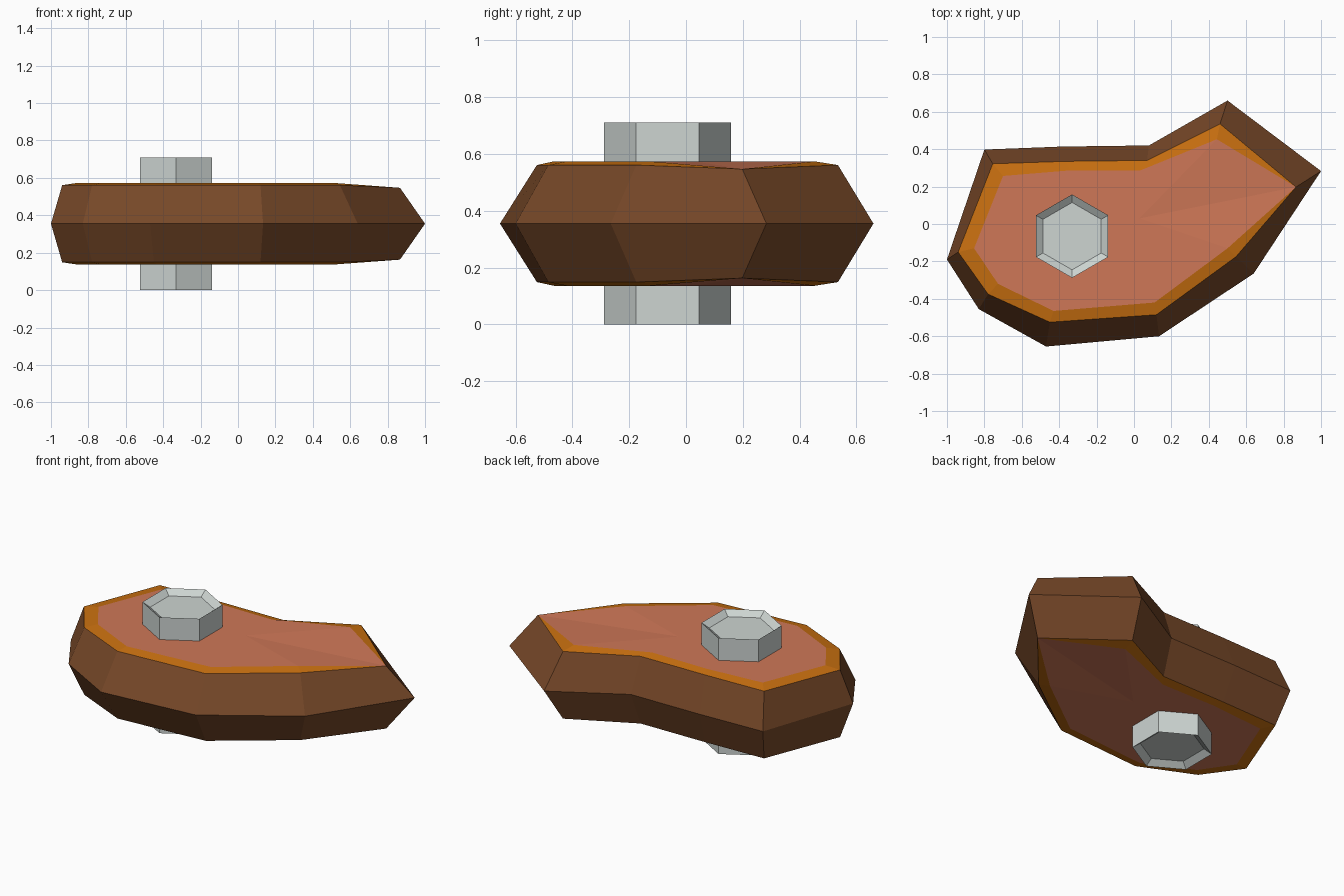
import bpy, bmesh, math

if "Cube" in bpy.data.objects:
    bpy.data.objects.remove(bpy.data.objects["Cube"])

def material(name, rgb):
    m = bpy.data.materials.new(name)
    m.diffuse_color = (*rgb, 1)
    m.use_nodes = True
    m.node_tree.nodes["Principled BSDF"].inputs["Base Color"].default_value = m.diffuse_color
    return m

CRUST = material("brown crust", (0.19, 0.067, 0.022))
FAT = material("orange fat", (0.58, 0.16, 0.005))
MEAT = material("pink meat", (0.62, 0.185, 0.095))
BONE = material("pale bone", (0.61, 0.66, 0.64))
MID = 0.355  # height of the mirror plane

def build(name, rings, caps, mats, rule):
    """Join rings of points, close both ends with a fan, colour by ring band."""
    bm = bmesh.new()
    loops = [[bm.verts.new(p) for p in r] for r in rings]
    n = len(loops[0])
    for b, (lo, hi) in enumerate(zip(loops, loops[1:])):
        for i in range(n):
            j = (i + 1) % n
            f = bm.faces.new((lo[i], lo[j], hi[j], hi[i]))
            f.material_index = rule[b]
    for loop, cap in ((loops[0], caps[0]), (loops[-1], caps[1])):
        c = bm.verts.new(cap)
        for i in range(n):
            f = bm.faces.new((loop[i], loop[(i + 1) % n], c))
            f.material_index = len(mats) - 1
    bmesh.ops.remove_doubles(bm, verts=bm.verts, dist=0.0005)
    bmesh.ops.recalc_face_normals(bm, faces=bm.faces)
    me = bpy.data.meshes.new(name)
    bm.to_mesh(me)
    bm.free()
    for m in mats:
        me.materials.append(m)
    ob = bpy.data.objects.new(name, me)
    bpy.context.collection.objects.link(ob)
    return ob

# Steak outlines: widest crust edge, crust rim, meat edge (shared at the tip)
outer = [(-1, -.19), (-.83, -.455), (-.47, -.655), (.134, -.60), (.64, -.265),
         (1, .283), (.50, .66), (.08, .42), (-.385, .414), (-.80, .398)]
rim = [(-.94, -.15), (-.78, -.375), (-.45, -.525), (.12, -.485), (.545, -.175),
       (.866, .198), (.46, .535), (.07, .34), (-.365, .335), (-.755, .322)]
meat = [(-.855, -.13), (-.727, -.32), (-.43, -.465), (.11, -.42), (.50, -.13),
        (.866, .198), (.443, .453), (.03, .285), (-.34, .287), (-.70, .257)]
TIP = 5

def ring(pts, half, side):
    return [(x, y, MID + side * (0.192 if i == TIP and half else half))
            for i, (x, y) in enumerate(pts)]

build("steak",
      [ring(meat, .219, -1), ring(rim, .206, -1), ring(outer, 0, 1),
       ring(rim, .206, 1), ring(meat, .219, 1)],
      [(.03, .03, MID - .219), (.03, .03, MID + .219)],
      [CRUST, FAT, MEAT], [1, 0, 0, 1])

# Hexagonal bone through the steak, with shallow hollowed ends
def hexagon(r, z):
    return [(-.331 + r * math.sin(a * math.pi / 3), -.065 + r * math.cos(a * math.pi / 3), z)
            for a in range(6)]

build("bone", [hexagon(.18, .03), hexagon(.223, 0), hexagon(.223, .71), hexagon(.18, .68)],
      [(-.331, -.065, .03), (-.331, -.065, .68)], [BONE], [0, 0, 0])
